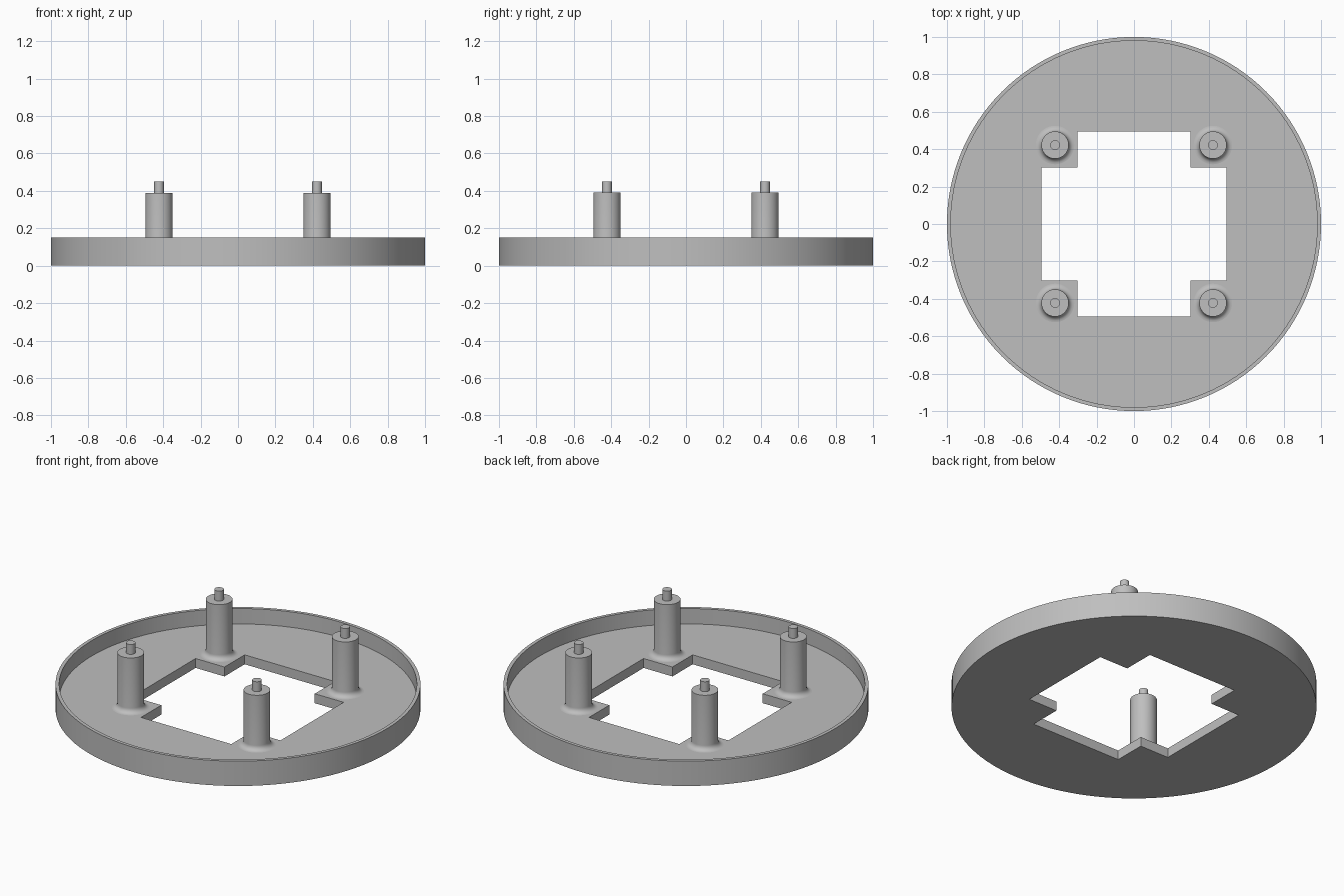
import bpy, bmesh, math

if "Cube" in bpy.data.objects:
    bpy.data.objects.remove(bpy.data.objects["Cube"], do_unlink=True)

# One plain grey for everything
grey = bpy.data.materials.new("plain_grey")
grey.use_nodes = True
COLOUR = (0.52, 0.52, 0.52, 1)
grey.diffuse_color = COLOUR
grey.node_tree.nodes["Principled BSDF"].inputs["Base Color"].default_value = COLOUR

FLOOR = 0.057      # top of the tray floor
POST = 0.422       # post offset from the centre
POST_R = 0.073


def make_object(name, bm):
    bmesh.ops.recalc_face_normals(bm, faces=bm.faces)
    mesh = bpy.data.meshes.new(name)
    bm.to_mesh(mesh)
    bm.free()
    mesh.materials.append(grey)
    ob = bpy.data.objects.new(name, mesh)
    bpy.context.collection.objects.link(ob)
    return ob


def lathe(name, profile, steps):
    """Spin an (r, z) profile, from axis to axis, into a closed solid."""
    bm = bmesh.new()
    verts = [bm.verts.new((r, 0, z)) for r, z in profile]
    edges = [bm.edges.new(pair) for pair in zip(verts, verts[1:])]
    bmesh.ops.spin(bm, geom=verts + edges, cent=(0, 0, 0), axis=(0, 0, 1),
                   angle=math.tau, steps=steps)
    bmesh.ops.remove_doubles(bm, verts=bm.verts, dist=1e-5)
    return make_object(name, bm)


def activate(ob):
    bpy.ops.object.select_all(action="DESELECT")
    ob.select_set(True)
    bpy.context.view_layer.objects.active = ob


def smooth(ob):
    activate(ob)
    bpy.ops.object.shade_smooth_by_angle(angle=math.radians(30))


# Round tray with a thin rim
tray = lathe("round_tray", [(0, 0), (1, 0), (1, 0.15), (0.98, 0.15),
                            (0.98, FLOOR), (0, FLOOR)], 128)

# Square opening with a notch left standing at each corner
a, b = 0.495, 0.302
bm = bmesh.new()
outline = []
for sx, sy in ((1, 1), (-1, 1), (-1, -1), (1, -1)):
    corner = [(a, b), (b, b), (b, a)]
    if sx * sy < 0:
        corner.reverse()
    outline += [bm.verts.new((sx * x, sy * y, -0.1)) for x, y in corner]
face = bm.faces.new(outline)
top = bmesh.ops.extrude_face_region(bm, geom=[face])["geom"]
bmesh.ops.translate(bm, vec=(0, 0, 0.4),
                    verts=[v for v in top if isinstance(v, bmesh.types.BMVert)])
cutter = make_object("opening_cutter", bm)
cutter.hide_render = True

cut = tray.modifiers.new("opening", "BOOLEAN")
cut.operation = "DIFFERENCE"
cut.solver = "EXACT"
cut.object = cutter
activate(tray)
bpy.ops.object.modifier_apply(modifier=cut.name)
bpy.data.objects.remove(cutter, do_unlink=True)
smooth(tray)

# Posts with a filleted foot and a locating pin on top
FILLET = 0.03
foot = []
for i in range(7):
    t = math.radians(90) * i / 6
    foot.append((POST_R + FILLET * (1 - math.sin(t)),
                 FLOOR + FILLET * (1 - math.cos(t))))
post_profile = ([(0, FLOOR - 0.01), (POST_R + FILLET, FLOOR - 0.01)] + foot +
                [(POST_R, 0.39), (0.026, 0.39), (0.026, 0.45), (0, 0.45)])

for side, sx in (("left", 1), ("right", -1)):
    for end, sy in (("front", -1), ("back", 1)):
        post = lathe(f"{end}_{side}_post", post_profile, 48)
        post.location = (sx * POST, sy * POST, 0)
        smooth(post)
